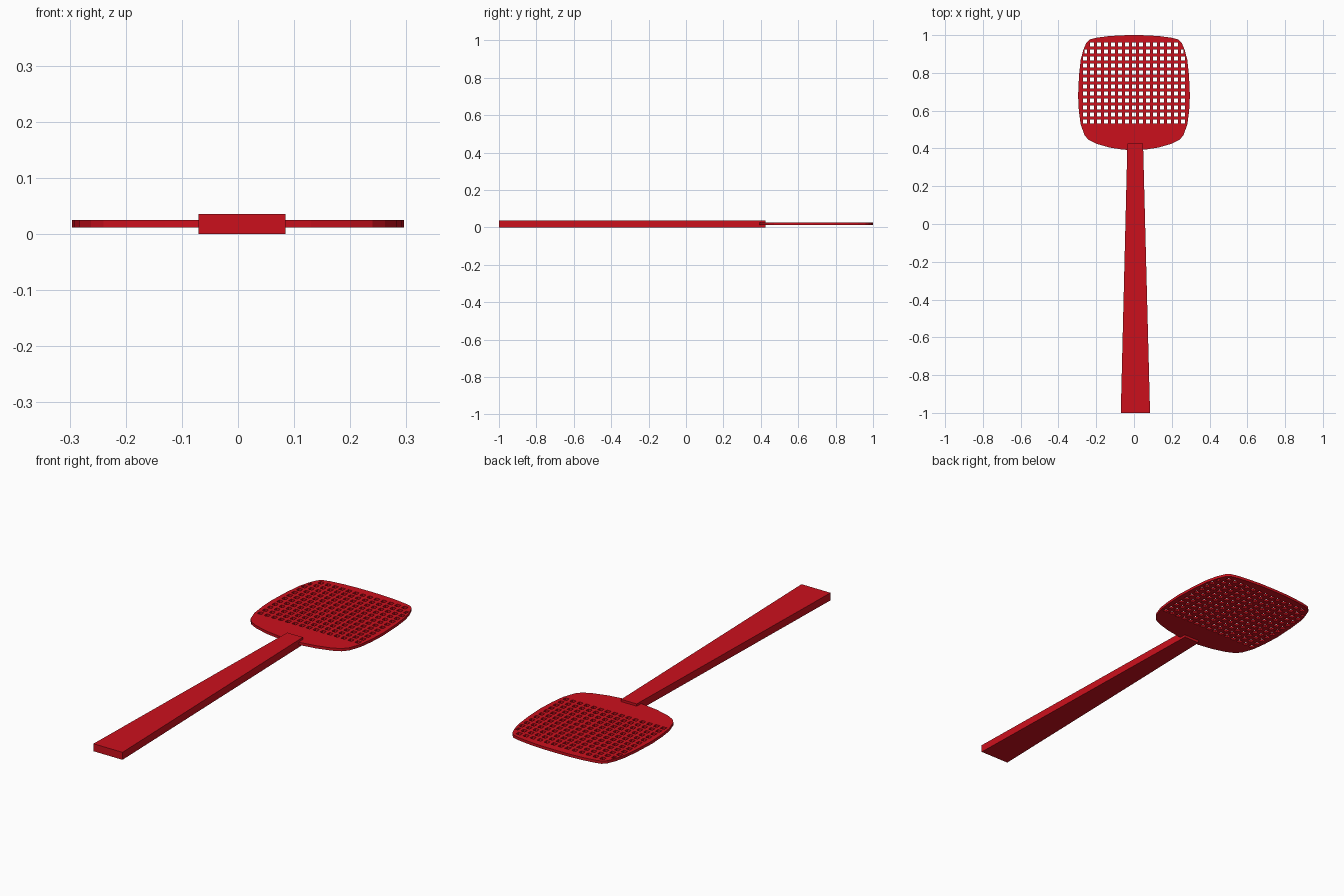
import bpy, bmesh

if "Cube" in bpy.data.objects:
    bpy.data.objects.remove(bpy.data.objects["Cube"])

red = bpy.data.materials.new("red_plastic")
red.diffuse_color = (0.60, 0.005, 0.012, 1)
red.use_nodes = True
red.node_tree.nodes["Principled BSDF"].inputs["Base Color"].default_value = red.diffuse_color

# Right half of the paddle outline, bottom centre to top centre
HALF = [(0, 0.39), (0.06, 0.394), (0.13, 0.405), (0.20, 0.425), (0.24, 0.445),
        (0.262, 0.47), (0.283, 0.53), (0.292, 0.60), (0.296, 0.68), (0.291, 0.79),
        (0.282, 0.87), (0.269, 0.92), (0.252, 0.96), (0.235, 0.977), (0.20, 0.986),
        (0.14, 0.994), (0.07, 0.999), (0, 1.0)]
OUTLINE = HALF + [(-x, y) for x, y in HALF[-2:0:-1]]


def half_width(y):
    for (x0, y0), (x1, y1) in zip(HALF, HALF[1:]):
        if y0 <= y <= y1:
            return x0 + (x1 - x0) * (y - y0) / (y1 - y0)
    return 0


def add_loop(curve, pts):
    s = curve.splines.new('POLY')
    s.points.add(len(pts) - 1)
    for p, (x, y) in zip(s.points, pts):
        p.co = (x, y, 0, 1)
    s.use_cyclic_u = True


# Perforated paddle: filled flat curve with square holes
curve = bpy.data.curves.new("paddle", 'CURVE')
curve.dimensions = '2D'
curve.fill_mode = 'BOTH'
curve.extrude = 0.0065
add_loop(curve, OUTLINE)
PITCH, R = 0.0371, 0.0105
for row in range(12):
    cy = 0.542 + row * PITCH
    for col in range(-7, 8):
        cx = col * PITCH
        room = min(half_width(cy - R), half_width(cy + R)) - 0.006
        xa, xb = max(cx - R, -room), min(cx + R, room)
        if xb - xa > 0.006:
            add_loop(curve, [(xa, cy - R), (xa, cy + R), (xb, cy + R), (xb, cy - R)])
paddle = bpy.data.objects.new("paddle", curve)
paddle.location.z = 0.0185
bpy.context.collection.objects.link(paddle)
curve.materials.append(red)
bpy.context.view_layer.objects.active = paddle
paddle.select_set(True)
bpy.ops.object.convert(target='MESH')
for p in paddle.data.polygons:
    p.use_smooth = False

# Tapered handle
bm = bmesh.new()
face = bm.faces.new([bm.verts.new((x, y, 0)) for x, y in
                     [(-0.07, -1), (0.085, -1), (0.048, 0.425), (-0.035, 0.425)]])
ext = bmesh.ops.extrude_face_region(bm, geom=[face])["geom"]
bmesh.ops.translate(bm, vec=(0, 0, 0.036),
                    verts=[v for v in ext if isinstance(v, bmesh.types.BMVert)])
bmesh.ops.recalc_face_normals(bm, faces=bm.faces)
mesh = bpy.data.meshes.new("handle")
bm.to_mesh(mesh)
bm.free()
mesh.materials.append(red)
bpy.context.collection.objects.link(bpy.data.objects.new("handle", mesh))
